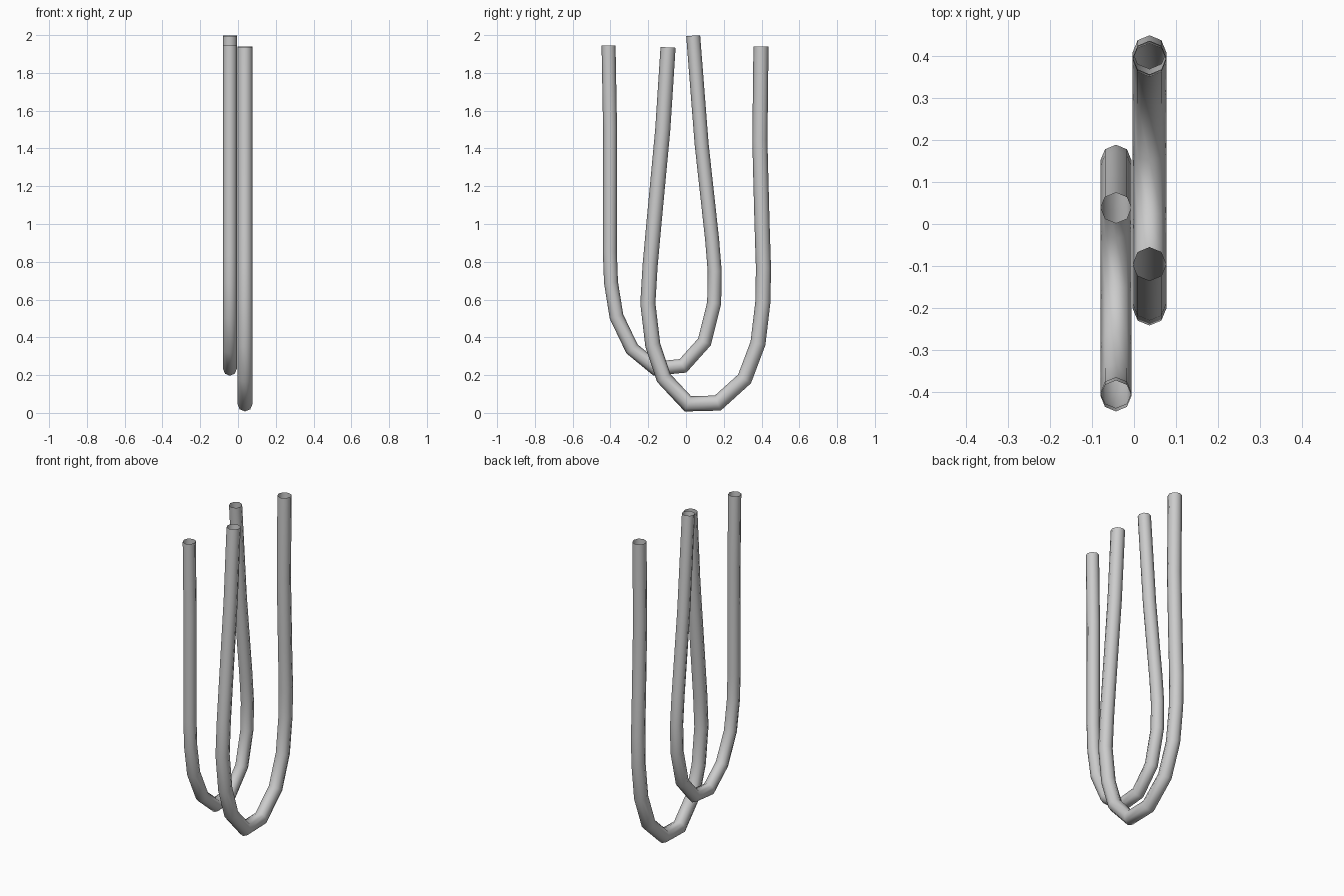
import bpy, bmesh, math
from mathutils import Vector

if "Cube" in bpy.data.objects:
    bpy.data.objects.remove(bpy.data.objects["Cube"])

SIDES = 8


def tube(name, x, r, path):
    """Sweep an open-ended octagon along a path in the YZ plane, mitring each bend."""
    pts = [Vector((x, y, z)) for y, z in path]
    bm = bmesh.new()
    rings = []
    for i, p in enumerate(pts):
        d_in = (p - pts[i - 1]).normalized() if i else None
        d_out = (pts[i + 1] - p).normalized() if i < len(pts) - 1 else None
        d_in, d_out = d_in or d_out, d_out or d_in
        t = (d_in + d_out).normalized()
        n = Vector((0, -t.z, t.y)) / t.dot(d_in)
        ring = []
        for k in range(SIDES):
            a = 2 * math.pi * k / SIDES
            co = p + r * (math.cos(a) * Vector((1, 0, 0)) + math.sin(a) * n)
            if i in (0, len(pts) - 1):
                co.z = p.z + (co.z - p.z) * 0.8
            ring.append(bm.verts.new(co))
        rings.append(ring)
    for a, b in zip(rings, rings[1:]):
        for k in range(SIDES):
            j = (k + 1) % SIDES
            bm.faces.new((a[k], a[j], b[j], b[k]))
    bmesh.ops.recalc_face_normals(bm, faces=bm.faces)
    # make sure the open shell faces outward
    f = bm.faces[:][0]
    c = (pts[0] + pts[1]) / 2
    if f.normal.dot(f.calc_center_median() - c) < 0:
        bmesh.ops.reverse_faces(bm, faces=bm.faces)
    me = bpy.data.meshes.new(name)
    bm.to_mesh(me)
    bm.free()
    for poly in me.polygons:
        poly.use_smooth = True
    ob = bpy.data.objects.new(name, me)
    bpy.context.collection.objects.link(ob)
    return ob


# Shorter loop, on the left
tube("left_strap_loop", -0.043, 0.037, [
    (-0.41, 1.945), (-0.402, 1.5), (-0.403, 0.85), (-0.397, 0.69),
    (-0.368, 0.51), (-0.286, 0.339), (-0.160, 0.235), (-0.016, 0.249),
    (0.098, 0.376), (0.149, 0.582), (0.152, 0.75), (0.138, 0.92),
    (0.083, 1.42), (0.065, 1.65), (0.038, 1.997)])

# Longer loop, on the right
tube("right_strap_loop", 0.037, 0.04, [
    (-0.095, 1.935), (-0.123, 1.5), (-0.170, 1.0), (-0.190, 0.78),
    (-0.202, 0.58), (-0.176, 0.36), (-0.118, 0.185), (0.010, 0.048),
    (0.168, 0.052), (0.310, 0.18), (0.381, 0.368), (0.407, 0.587),
    (0.410, 0.767), (0.402, 1.02), (0.391, 1.44), (0.397, 1.94)])
